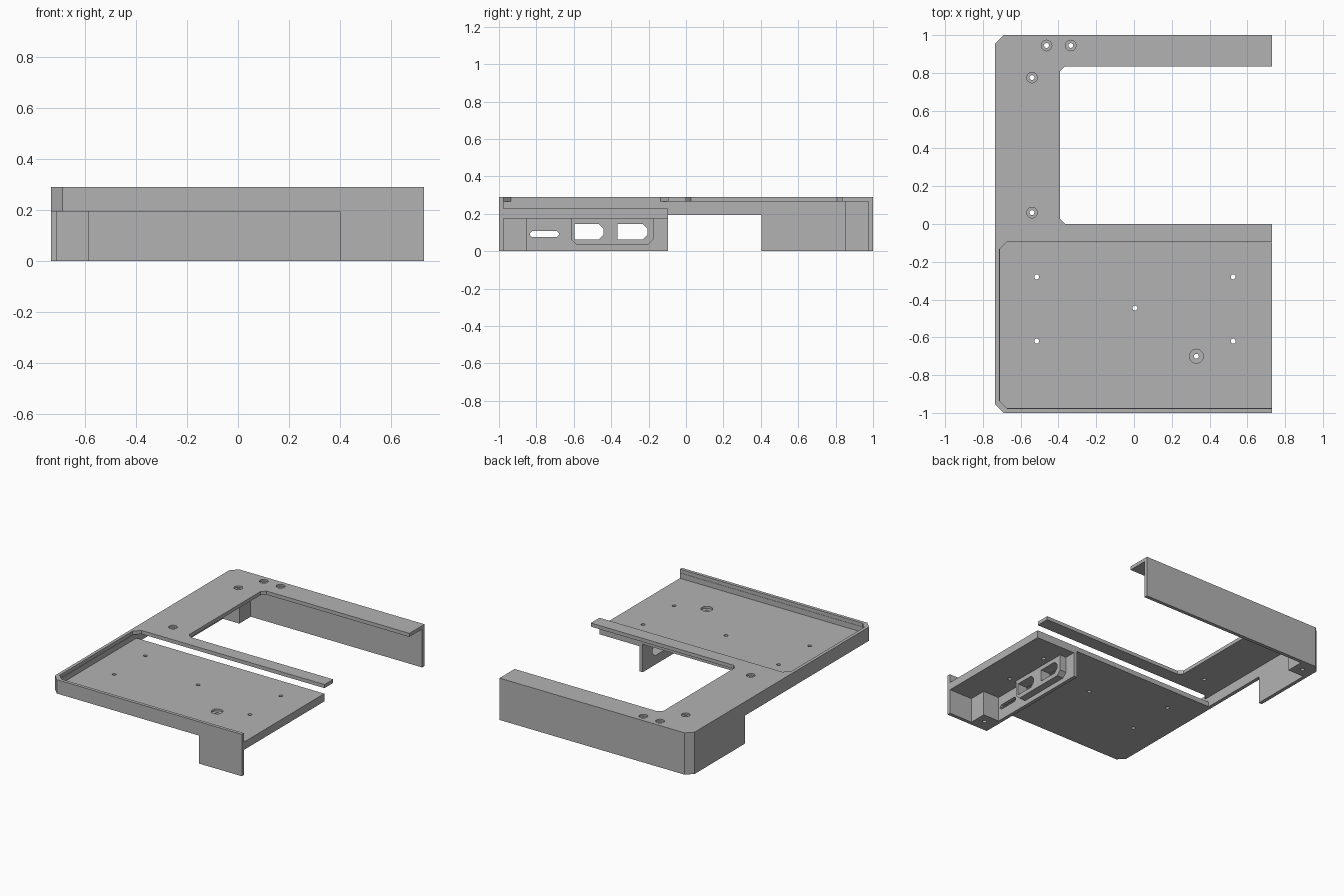
import bpy, bmesh
from mathutils import Vector

cube = bpy.data.objects.get("Cube")
if cube:
    bpy.data.objects.remove(cube, do_unlink=True)

grey = bpy.data.materials.new("plain_grey")
grey.use_nodes = True
grey.diffuse_color = (0.45, 0.45, 0.45, 1)
grey.node_tree.nodes["Principled BSDF"].inputs["Base Color"].default_value = grey.diffuse_color


def prism(name, points, low, high, axis="z"):
    """Extrude a flat outline along z, or a (y, z) outline along x."""
    bm = bmesh.new()
    place = (lambda a, b: (a, b, low)) if axis == "z" else (lambda a, b: (low, a, b))
    face = bm.faces.new([bm.verts.new(place(a, b)) for a, b in points])
    move = Vector((0, 0, high - low)) if axis == "z" else Vector((high - low, 0, 0))
    top = bmesh.ops.extrude_face_region(bm, geom=[face])
    bmesh.ops.translate(bm, vec=move,
                        verts=[v for v in top["geom"] if isinstance(v, bmesh.types.BMVert)])
    bmesh.ops.recalc_face_normals(bm, faces=bm.faces)
    mesh = bpy.data.meshes.new(name)
    bm.to_mesh(mesh)
    bm.free()
    mesh.materials.append(grey)
    obj = bpy.data.objects.new(name, mesh)
    bpy.context.collection.objects.link(obj)
    return obj


def rect(a0, a1, b0, b1, cut=0.0, corners=""):
    """Rectangle outline; corners lists those to chamfer, 0 to 3 from lower left."""
    loop = [Vector(p) for p in ((a0, b0), (a1, b0), (a1, b1), (a0, b1))]
    out = []
    for i, p in enumerate(loop):
        if str(i) in corners:
            for q in (loop[i - 1], loop[(i + 1) % 4]):
                out.append(tuple(p + (q - p).normalized() * cut))
        else:
            out.append(tuple(p))
    return out


def carve(target, cutter):
    mod = target.modifiers.new("cut", "BOOLEAN")
    mod.operation, mod.solver, mod.object = "DIFFERENCE", "EXACT", cutter
    bpy.context.view_layer.objects.active = target
    bpy.ops.object.modifier_apply(modifier=mod.name)
    bpy.data.objects.remove(cutter, do_unlink=True)


def drill(target, x, y, radius, low, high):
    bpy.ops.mesh.primitive_cylinder_add(vertices=24, radius=radius, depth=high - low,
                                        location=(x, y, (low + high) / 2))
    carve(target, bpy.context.object)


LEFT, RIGHT, TOP, SHELF, RIM = -0.735, 0.73, 0.29, 0.265, 0.194
IN = LEFT + 0.025
BORE = 0.013

# Flat top plate: back arm, side arm, middle strip and the tray lip
top_plate = prism("top_plate", [
    (LEFT, -0.955), (-0.69, -1), (RIGHT, -1), (RIGHT, -0.977), (-0.67, -0.977),
    (-0.713, -0.935), (-0.713, -0.135), (-0.673, -0.095), (RIGHT, -0.095),
    (RIGHT, 0), (-0.365, 0), (-0.393, 0.028), (-0.393, 0.807), (-0.365, 0.835),
    (RIGHT, 0.835), (RIGHT, 1), (-0.69, 1), (LEFT, 0.955)], SHELF, TOP)
for x, y in ((-0.54, 0.775), (-0.463, 0.945), (-0.335, 0.945), (-0.54, 0.06)):
    drill(top_plate, x, y, BORE, SHELF - 0.1, TOP + 0.1)
    drill(top_plate, x, y, 0.028, TOP - 0.012, TOP + 0.1)

# Rim wall along the front and the side
prism("rim_wall", [
    (RIGHT, -1), (-0.69, -1), (LEFT, -0.955), (LEFT, 0.405),
    (IN, 0.405), (IN, -0.975), (RIGHT, -0.975)], RIM, SHELF)

# Tall back wall with its corner post
back_wall = prism("back_wall", [
    (RIGHT, 1), (-0.69, 1), (LEFT, 0.955), (LEFT, 0.405), (IN, 0.405),
    (IN, 0.85), (-0.585, 0.85), (-0.585, 0.975), (RIGHT, 0.975)], 0, SHELF)
drill(back_wall, -0.65, 0.915, BORE, -0.1, 0.1)

# Tray floor with mounting holes
tray_floor = prism("tray_floor", rect(IN, RIGHT, -0.975, -0.097), RIM, 0.228)
for x, y in ((-0.515, -0.28), (-0.515, -0.62), (0.525, -0.28), (0.525, -0.62),
             (0.005, -0.445), (0.33, -0.7)):
    drill(tray_floor, x, y, BORE, 0.1, TOP)
drill(tray_floor, 0.33, -0.7, 0.037, 0.214, TOP)

# Thicker floor over the connector bay
bay_roof = prism("bay_roof", rect(0.4, RIGHT, -0.975, -0.097), 0.174, RIM)
for y in (-0.28, -0.62):
    drill(bay_roof, 0.525, y, BORE, 0.1, TOP)

# Front skirt and corner post
prism("front_skirt", rect(0.4, RIGHT, -1, -0.975), 0, RIM)
front_post = prism("front_post", rect(0.425, 0.55, -0.975, -0.852), 0, 0.174)
drill(front_post, 0.49, -0.915, BORE, -0.1, 0.1)

# Connector panel and raised port block, with port openings
panel = prism("connector_panel", rect(-0.975, -0.097, 0, 0.174), 0.4, 0.425, "x")
block = prism("port_block", rect(-0.615, -0.175, 0.033, 0.174, 0.03, "01"), 0.425, 0.475, "x")
ports = [rect(-0.835, -0.68, 0.075, 0.108, 0.012, "0123"),
         rect(-0.597, -0.442, 0.063, 0.145, 0.025, "12"),
         rect(-0.365, -0.207, 0.063, 0.145, 0.025, "12")]
for outline in ports:
    carve(panel, prism("port_cutter", outline, 0.3, 0.6, "x"))
for outline in ports[1:]:
    carve(block, prism("port_cutter", outline, 0.3, 0.6, "x"))
